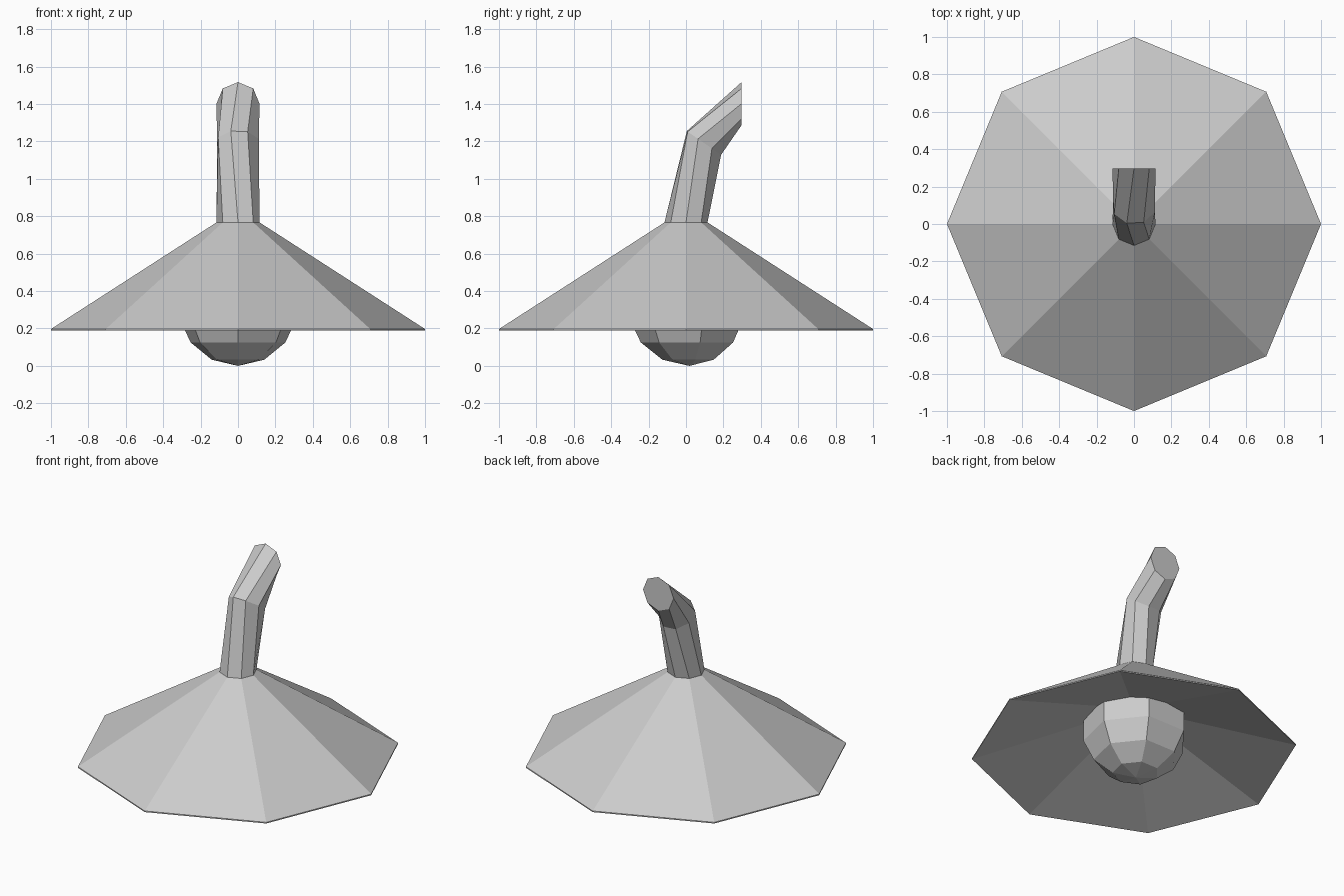
import bpy
from math import sin, cos, radians, pi

if "Cube" in bpy.data.objects:
    bpy.data.objects.remove(bpy.data.objects["Cube"])


def ring(n, centre, r, front, twist=0.0):
    """n points; angle 0 points along 'front' (y, z) and angle 90 along +x."""
    x, y, z = centre
    pts = []
    for i in range(n):
        a = twist + 2 * pi * i / n
        pts.append((x + r * sin(a), y + front[0] * cos(a), z + front[1] * cos(a)))
    return pts


def flat_ring(n, z, r, y=0.0):
    return ring(n, (0, y, z), r, (-r, 0))


def loft(name, rings, pole=None, cap_end=False):
    """Bridge rings from bottom to top, with optional first pole and end cap."""
    n = len(rings[0])
    verts = [p for rg in rings for p in rg]
    faces = []
    for k in range(len(rings) - 1):
        for i in range(n):
            j = (i + 1) % n
            faces.append((k * n + i, k * n + j, (k + 1) * n + j, (k + 1) * n + i))
    if cap_end:
        faces.append(tuple(range(len(verts) - n, len(verts))))
    if pole:
        verts.append(pole)
        faces += [(len(verts) - 1, (i + 1) % n, i) for i in range(n)]
    mesh = bpy.data.meshes.new(name)
    mesh.from_pydata(verts, [], faces)
    mesh.update()
    obj = bpy.data.objects.new(name, mesh)
    bpy.context.collection.objects.link(obj)
    return obj


# Eight-sided shade: shallow hollow underside, thin rim, steeper outside
R_TOP, Z_TOP = 0.115, 0.767
loft("lamp_shade", [flat_ring(8, 0.189, 1.0), flat_ring(8, 0.197, 1.0),
                    flat_ring(8, Z_TOP, R_TOP)], pole=(0, 0, 0.50))

# Bent arm with a slightly twisted elbow, ending flat against the wall
base = flat_ring(8, Z_TOP, R_TOP)
elbow = ring(8, (0, 0.096, 1.192), 0.118, (-0.097, 0.067), radians(-19))
wall_end = ring(8, (0, 0.297, 1.402), 0.115, (0, 0.115))
loft("wall_arm", [base, elbow, wall_end], cap_end=True)

# Round bulb: seven-sided sphere, open above its fourth band inside the shade
R_BULB, Y_BULB, BANDS = 0.332, 0.018, 7
bulb_rings = [flat_ring(7, R_BULB * (1 - cos(pi * k / BANDS)),
                        R_BULB * sin(pi * k / BANDS), Y_BULB) for k in range(1, 5)]
loft("bulb", bulb_rings, pole=(0, Y_BULB, 0))
